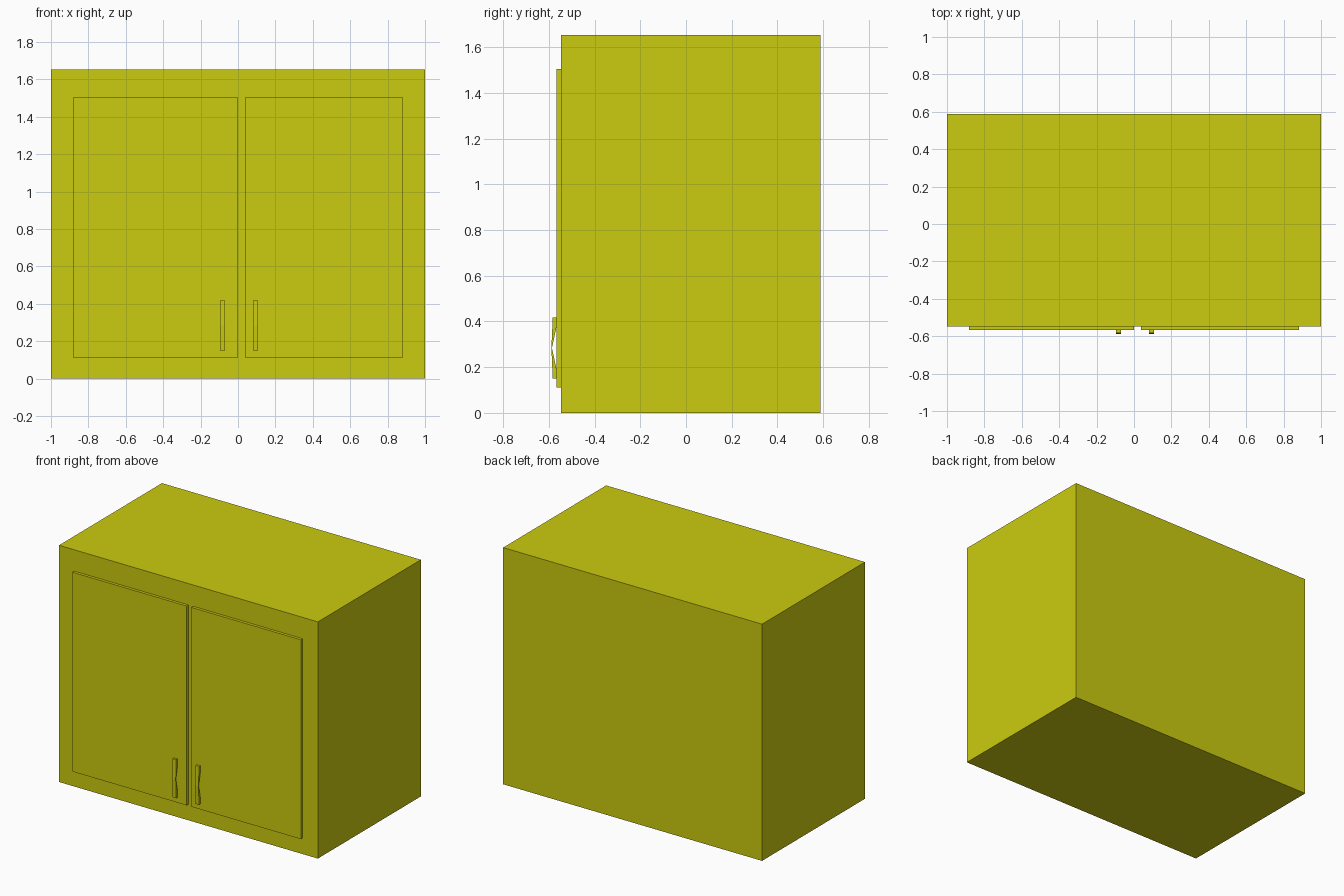
import bpy, bmesh

if "Cube" in bpy.data.objects:
    bpy.data.objects.remove(bpy.data.objects["Cube"])

mat = bpy.data.materials.new("yellow_paint")
mat.diffuse_color = (0.6, 0.6, 0.005, 1)
mat.use_nodes = True
mat.node_tree.nodes["Principled BSDF"].inputs["Base Color"].default_value = mat.diffuse_color


def extrude_x(name, profile, x0, x1):
    """Extrude a closed (y, z) profile from x0 to x1."""
    bm = bmesh.new()
    face = bm.faces.new([bm.verts.new((x0, y, z)) for y, z in profile])
    ext = bmesh.ops.extrude_face_region(bm, geom=[face])
    moved = [g for g in ext["geom"] if isinstance(g, bmesh.types.BMVert)]
    bmesh.ops.translate(bm, verts=moved, vec=(x1 - x0, 0, 0))
    bmesh.ops.recalc_face_normals(bm, faces=bm.faces)
    mesh = bpy.data.meshes.new(name)
    bm.to_mesh(mesh)
    bm.free()
    mesh.materials.append(mat)
    obj = bpy.data.objects.new(name, mesh)
    bpy.context.collection.objects.link(obj)
    return obj


def rect(y0, y1, z0, z1):
    return [(y0, z0), (y1, z0), (y1, z1), (y0, z1)]


FRONT, DOOR_FACE = -0.547, -0.567

# Cabinet carcass
extrude_x("cabinet_body", rect(FRONT, 0.589, 0, 1.653), -1, 1)

# Two overlay doors
door = rect(DOOR_FACE, FRONT, 0.112, 1.504)
extrude_x("left_door", door, -0.882, 0.0)
extrude_x("right_door", door, 0.037, 0.882)

# Bowed handles: thick feet at the ends, thin in the middle
mid = 0.284
handle = [(DOOR_FACE, 0.15), (-0.583, 0.15), (-0.589, mid), (-0.583, 0.418),
          (DOOR_FACE, 0.418), (DOOR_FACE, 0.375), (-0.5865, mid), (DOOR_FACE, 0.193)]
extrude_x("left_handle", handle, -0.096, -0.069)
extrude_x("right_handle", handle, 0.08, 0.107)
